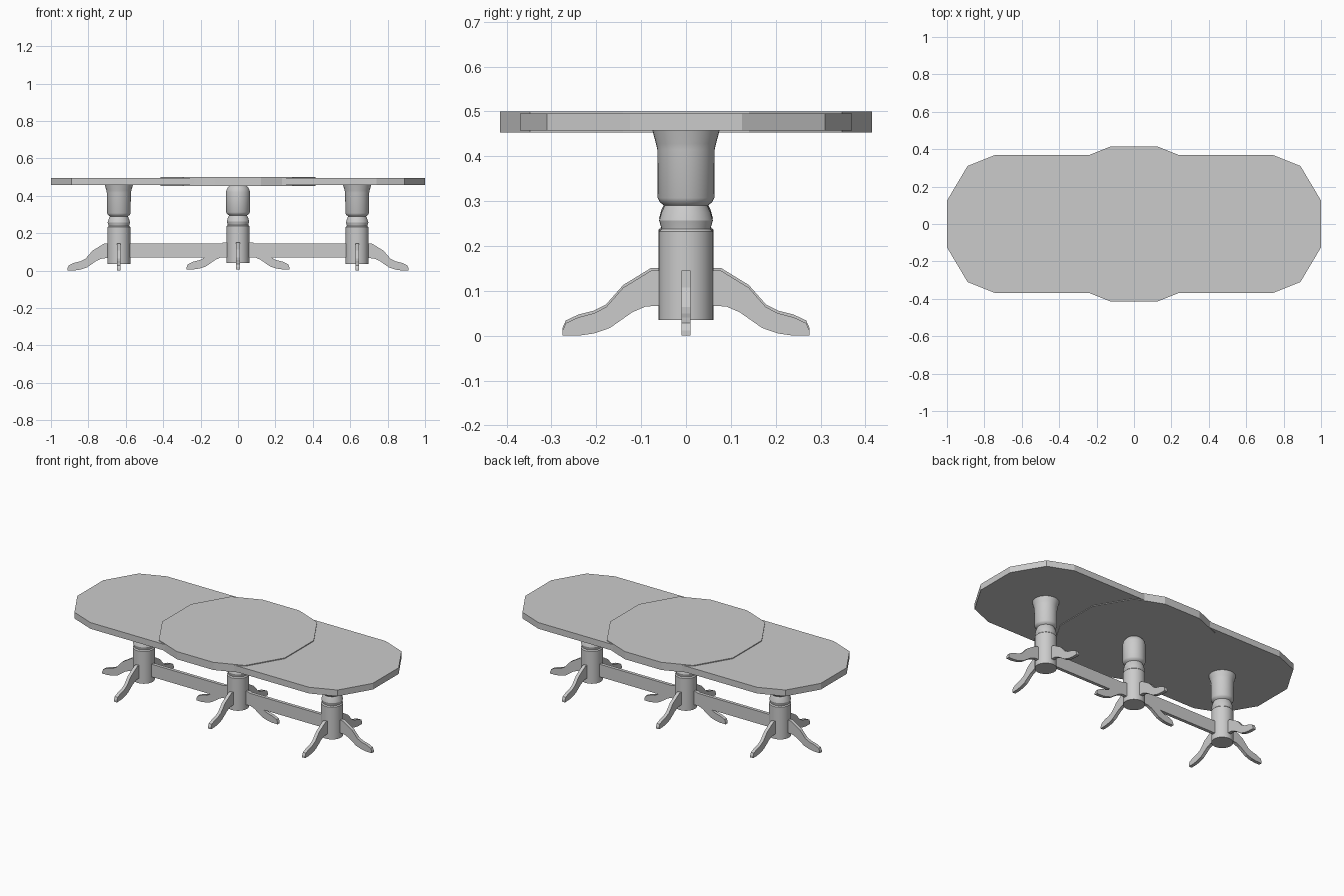
import bpy, bmesh, math
from mathutils import Matrix, Vector

if "Cube" in bpy.data.objects:
    bpy.data.objects.remove(bpy.data.objects["Cube"])


def prism(name, pts, depth, matrix):
    """Extrude a 2D outline along local z by depth, then place it."""
    bm = bmesh.new()
    face = bm.faces.new([bm.verts.new((x, y, 0)) for x, y in pts])
    ext = bmesh.ops.extrude_face_region(bm, geom=[face])
    moved = [v for v in ext["geom"] if isinstance(v, bmesh.types.BMVert)]
    bmesh.ops.translate(bm, verts=moved, vec=(0, 0, depth))
    bmesh.ops.transform(bm, matrix=matrix, verts=bm.verts)
    return finish(name, bm)


def finish(name, bm):
    bmesh.ops.recalc_face_normals(bm, faces=bm.faces)
    me = bpy.data.meshes.new(name)
    bm.to_mesh(me)
    bm.free()
    ob = bpy.data.objects.new(name, me)
    bpy.context.collection.objects.link(ob)
    return ob


def lathe(name, profile, x, sides=32):
    """Turned post: stack of rings with capped ends."""
    bm = bmesh.new()
    rings = [[bm.verts.new((x + r * math.cos(2 * math.pi * i / sides),
                            r * math.sin(2 * math.pi * i / sides), z))
              for i in range(sides)] for r, z in profile]
    for a, b in zip(rings, rings[1:]):
        for i in range(sides):
            j = (i + 1) % sides
            bm.faces.new((a[i], a[j], b[j], b[i]))
    bm.faces.new(rings[0])
    bm.faces.new(rings[-1])
    ob = finish(name, bm)
    bpy.ops.object.select_all(action='DESELECT')
    ob.select_set(True)
    bpy.context.view_layer.objects.active = ob
    bpy.ops.object.shade_smooth_by_angle(angle=math.radians(30))
    return ob


def outline(cx, scale):
    """Twelve-sided oval; cx spreads the two halves apart."""
    q = [(0.37, 0.125), (0.26, 0.31), (0.11, 0.37)]
    q = [(cx + a * scale, b * scale) for a, b in q]
    half = q + [(-a, b) for a, b in reversed(q)]
    return half + [(-a, -b) for a, b in half]


# table top and raised centre leaf
prism("table_top", outline(0.63, 1.0), 0.038, Matrix.Translation((0, 0, 0.457)))
prism("centre_leaf", outline(0, 1.122), 0.047, Matrix.Translation((0, 0, 0.453)))

# turned posts
base = [(0.061, 0.035), (0.061, 0.232), (0.055, 0.238), (0.056, 0.243),
        (0.060, 0.257), (0.055, 0.275), (0.048, 0.290), (0.058, 0.297),
        (0.063, 0.307), (0.064, 0.415)]
flared = base + [(0.067, 0.428), (0.075, 0.458)]
domed = [(r, z + 0.005) for r, z in base] + [(0.060, 0.435), (0.053, 0.446), (0.043, 0.456)]

# curved foot profile: distance from post axis, height
foot = [(0.04, 0.145), (0.078, 0.145), (0.14, 0.107), (0.178, 0.064), (0.205, 0.050),
        (0.24, 0.041), (0.268, 0.028), (0.275, 0.012), (0.275, 0.0), (0.24, 0.0),
        (0.205, 0.005), (0.17, 0.017), (0.12, 0.052), (0.09, 0.065), (0.04, 0.068)]
upright = Matrix.Rotation(math.pi / 2, 4, 'X') @ Matrix.Translation((0, 0, -0.01))

for label, x, angles in (("left", -0.637, (90, 180, 270)),
                         ("centre", 0, (0, 90, 180, 270)),
                         ("right", 0.637, (0, 90, 270))):
    lathe(label + "_post", domed if x == 0 else flared, x)
    lift = 0.006 if x == 0 else 0
    for n, a in enumerate(angles):
        place = Matrix.Translation((x, 0, lift)) @ Matrix.Rotation(math.radians(a), 4, 'Z')
        prism(f"{label}_foot_{n + 1}", foot, 0.02, place @ upright)

# long stretcher joining the posts
bar = [(-0.637, 0.069), (0.637, 0.069), (0.637, 0.146), (-0.637, 0.146)]
prism("stretcher", bar, 0.02, upright)
